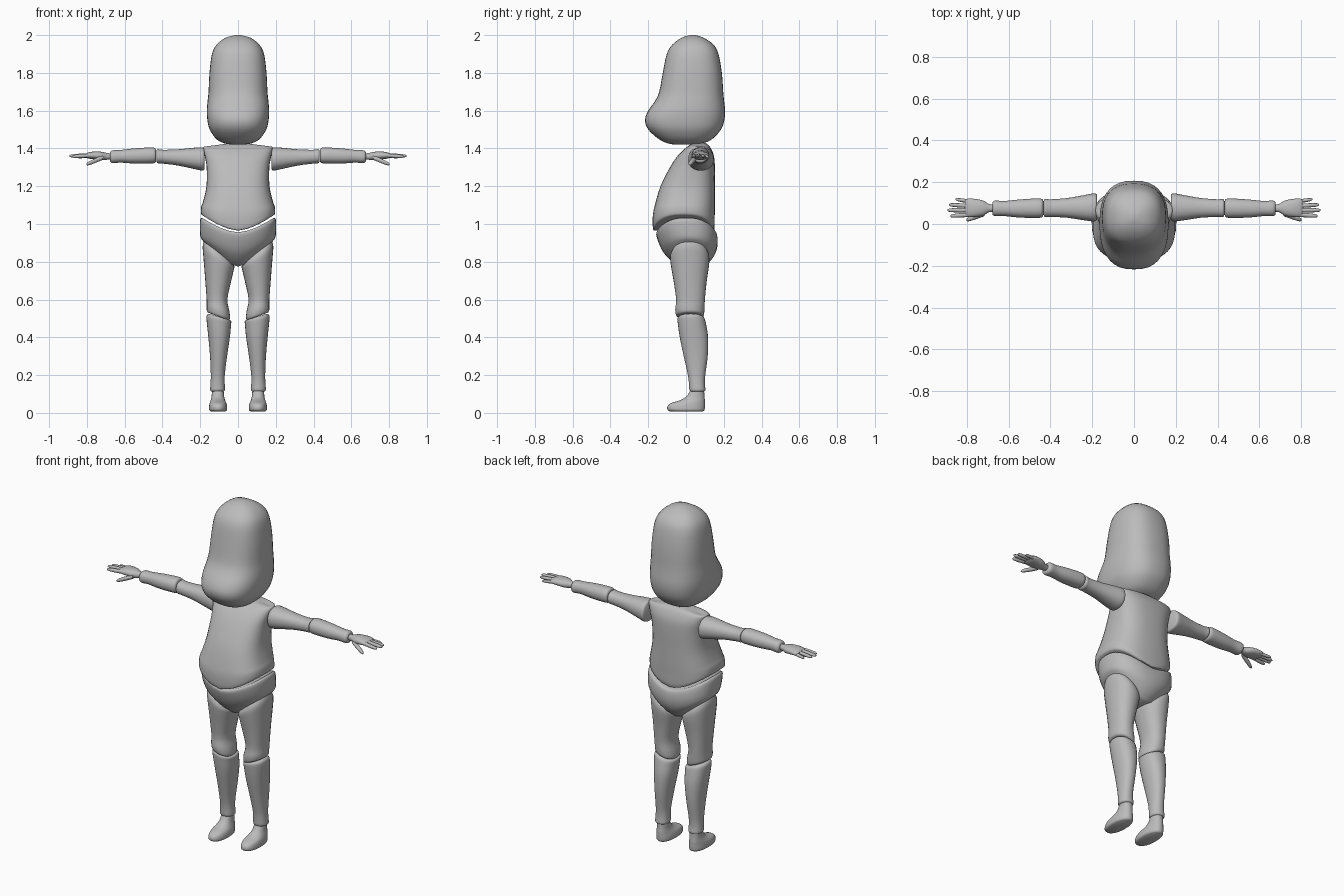
import bpy, bmesh, math

grey = bpy.data.materials.new("plain_grey")
grey.diffuse_color = (0.5, 0.5, 0.5, 1)


def smooth_rings(rings, steps):
    """Catmull-Rom interpolation between cross-sections."""
    rings = [tuple(r) + (0,) * (7 - len(r)) for r in rings]
    out = []
    for i in range(len(rings) - 1):
        a, b = rings[max(i - 1, 0)], rings[i]
        c, d = rings[i + 1], rings[min(i + 2, len(rings) - 1)]
        for s in range(steps):
            t = s / steps
            out.append([0.5 * (2 * q + (r - p) * t + (2 * p - 5 * q + 4 * r - w) * t * t
                               + (3 * q - p - 3 * r + w) * t ** 3)
                        for p, q, r, w in zip(a, b, c, d)])
    return out + [rings[-1]]


def loft(name, rings, axis="Z", n=28, power=2.2, steps=3, flip=1):
    """Ring: (along, u0, u1, v0, v1, tilt, saddle); tilt and saddle bend it along u."""
    bm = bmesh.new()
    loops = []
    for w, u0, u1, v0, v1, tilt, saddle in smooth_rings(rings, steps):
        loop = []
        for k in range(n):
            a = 2 * math.pi * k / n
            c, s = math.cos(a), math.sin(a)
            nu = math.copysign(abs(c) ** (2 / power), c)
            nv = math.copysign(abs(s) ** (2 / power), s)
            u = (u0 + u1) / 2 + nu * (u1 - u0) / 2
            v = (v0 + v1) / 2 + nv * (v1 - v0) / 2
            h = w + tilt * nu + saddle * abs(nu) ** 1.6
            x, y, z = (u, v, h) if axis == "Z" else (h, u, v)
            loop.append(bm.verts.new((x * flip, y, z)))
        loops.append(loop)
    for p, q in zip(loops, loops[1:]):
        for k in range(n):
            j = (k + 1) % n
            bm.faces.new((p[k], p[j], q[j], q[k]))
    # Close both ends with strips running front to back
    for loop in (loops[0], loops[-1]):
        for k in range(n // 2):
            quad = [loop[k], loop[k + 1], loop[n - k - 1], loop[(n - k) % n]]
            bm.faces.new(list(dict.fromkeys(quad)))
    bmesh.ops.recalc_face_normals(bm, faces=bm.faces)
    mesh = bpy.data.meshes.new(name)
    bm.to_mesh(mesh)
    bm.free()
    mesh.materials.append(grey)
    ob = bpy.data.objects.new(name, mesh)
    bpy.context.collection.objects.link(ob)
    bpy.ops.object.select_all(action="DESELECT")
    ob.select_set(True)
    bpy.context.view_layer.objects.active = ob
    bpy.ops.object.shade_smooth_by_angle(angle=math.radians(45))
    return ob


def centred(rows):
    """Rows (z, half width, back and front depth, saddle) on the middle plane."""
    return [(z, -h, h, y0, y1, 0, s) for z, h, y0, y1, s in rows]


# Head with a bulging lower face
loft("head", centred([
    (1.42, 0.03, -0.06, 0.03, 0), (1.428, 0.075, -0.10, 0.09, 0),
    (1.45, 0.115, -0.145, 0.14, 0), (1.5, 0.15, -0.2, 0.185, 0),
    (1.55, 0.162, -0.217, 0.203, 0), (1.6, 0.165, -0.2, 0.207, 0),
    (1.65, 0.161, -0.165, 0.202, 0), (1.7, 0.156, -0.142, 0.197, 0),
    (1.8, 0.151, -0.123, 0.19, 0), (1.9, 0.138, -0.102, 0.172, 0),
    (1.95, 0.113, -0.072, 0.145, 0), (1.985, 0.068, -0.025, 0.095, 0),
    (2.0, 0.015, 0.02, 0.05, 0)]), n=36, power=2.5)

# Torso with a saddle-shaped waist edge
loft("torso", centred([
    (0.965, 0.185, -0.165, 0.14, 0.08), (0.975, 0.196, -0.175, 0.15, 0.08),
    (1.04, 0.195, -0.176, 0.152, 0.05), (1.1, 0.185, -0.165, 0.153, 0.02),
    (1.2, 0.167, -0.135, 0.153, 0), (1.3, 0.166, -0.085, 0.153, 0),
    (1.36, 0.176, -0.045, 0.148, 0), (1.4, 0.184, -0.005, 0.132, 0),
    (1.422, 0.178, 0.025, 0.115, -0.012), (1.43, 0.15, 0.045, 0.095, -0.02)]),
    n=36, power=2.7)

# Pelvis, rising to the hips on both edges
loft("pelvis", centred([
    (0.775, 0.165, -0.04, 0.095, 0.11), (0.805, 0.185, -0.08, 0.13, 0.105),
    (0.85, 0.198, -0.12, 0.158, 0.08), (0.9, 0.202, -0.145, 0.168, 0.07),
    (0.945, 0.201, -0.158, 0.163, 0.077), (0.956, 0.19, -0.15, 0.152, 0.077)]),
    n=36, power=2.4)

for side, f in (("left", 1), ("right", -1)):
    # Legs
    loft(side + "_thigh", [
        (0.51, 0.055, 0.15, -0.04, 0.08, 0.018), (0.517, 0.043, 0.164, -0.052, 0.094, 0.02),
        (0.55, 0.045, 0.166, -0.057, 0.098, 0.015), (0.6, 0.056, 0.166, -0.052, 0.1, 0),
        (0.7, 0.038, 0.174, -0.066, 0.11, 0.01), (0.78, 0.024, 0.182, -0.08, 0.122, 0.03),
        (0.83, 0.02, 0.187, -0.083, 0.122, 0.05), (0.87, 0.045, 0.178, -0.06, 0.1, 0.045)],
        flip=f)
    loft(side + "_shin", [
        (0.112, 0.078, 0.137, 0.028, 0.092), (0.12, 0.069, 0.147, 0.018, 0.103),
        (0.15, 0.07, 0.146, 0.016, 0.1), (0.2, 0.07, 0.144, 0.01, 0.102),
        (0.3, 0.058, 0.148, -0.012, 0.115), (0.4, 0.043, 0.157, -0.033, 0.117),
        (0.47, 0.037, 0.165, -0.043, 0.106, 0.006), (0.5, 0.036, 0.166, -0.045, 0.098, 0.014),
        (0.509, 0.048, 0.154, -0.035, 0.085, 0.016)], flip=f)
    loft(side + "_foot", [
        (0.008, 0.066, 0.145, -0.085, 0.09), (0.016, 0.058, 0.153, -0.098, 0.098),
        (0.035, 0.058, 0.153, -0.098, 0.1), (0.052, 0.062, 0.15, -0.08, 0.1),
        (0.066, 0.068, 0.145, -0.035, 0.1), (0.085, 0.073, 0.14, 0.0, 0.098),
        (0.118, 0.076, 0.138, 0.023, 0.096)], flip=f)

    # Arms
    loft(side + "_upper_arm", [
        (0.178, 0.02, 0.14, 0 + 1.29, 1.4), (0.19, 0.012, 0.147, 1.283, 1.406),
        (0.24, 0.018, 0.138, 1.293, 1.403), (0.32, 0.03, 0.124, 1.31, 1.395),
        (0.4, 0.034, 0.118, 1.32, 1.393), (0.425, 0.033, 0.12, 1.322, 1.397),
        (0.432, 0.043, 0.11, 1.333, 1.387)], "X", flip=f)
    loft(side + "_forearm", [
        (0.434, 0.043, 0.11, 1.333, 1.39), (0.441, 0.032, 0.12, 1.323, 1.403),
        (0.47, 0.029, 0.122, 1.32, 1.405), (0.55, 0.031, 0.117, 1.32, 1.4),
        (0.62, 0.038, 0.11, 1.325, 1.392), (0.665, 0.038, 0.112, 1.322, 1.39),
        (0.677, 0.046, 0.103, 1.333, 1.38)], "X", flip=f)
    # Palm with a narrow wrist
    loft(side + "_palm", [
        (0.668, 0.058, 0.093, 1.342, 1.373), (0.695, 0.056, 0.096, 1.34, 1.376),
        (0.72, 0.04, 0.112, 1.338, 1.382), (0.76, 0.034, 0.12, 1.342, 1.384),
        (0.795, 0.033, 0.122, 1.347, 1.378), (0.808, 0.042, 0.112, 1.354, 1.371)],
        "X", n=20, steps=2, flip=f)
    # Digits: start, end and radius
    for label, a, b, r in (
            ("index_finger", (0.795, 0.044, 1.362), (0.878, 0.038, 1.357), 0.0105),
            ("middle_finger", (0.795, 0.066, 1.364), (0.893, 0.066, 1.36), 0.0105),
            ("ring_finger", (0.795, 0.087, 1.363), (0.885, 0.092, 1.358), 0.01),
            ("little_finger", (0.785, 0.108, 1.36), (0.853, 0.118, 1.354), 0.009),
            ("thumb", (0.715, 0.05, 1.352), (0.802, 0.019, 1.316), 0.0125)):
        rings = []
        for t, k in ((0, 1), (0.5, 1), (0.88, 0.8), (1, 0.3)):
            x, y, z = (p + (q - p) * t for p, q in zip(a, b))
            rings.append((x, y - r * k, y + r * k, z - r * k, z + r * k))
        loft(side + "_" + label, rings, "X", n=10, power=2, steps=2, flip=f)
